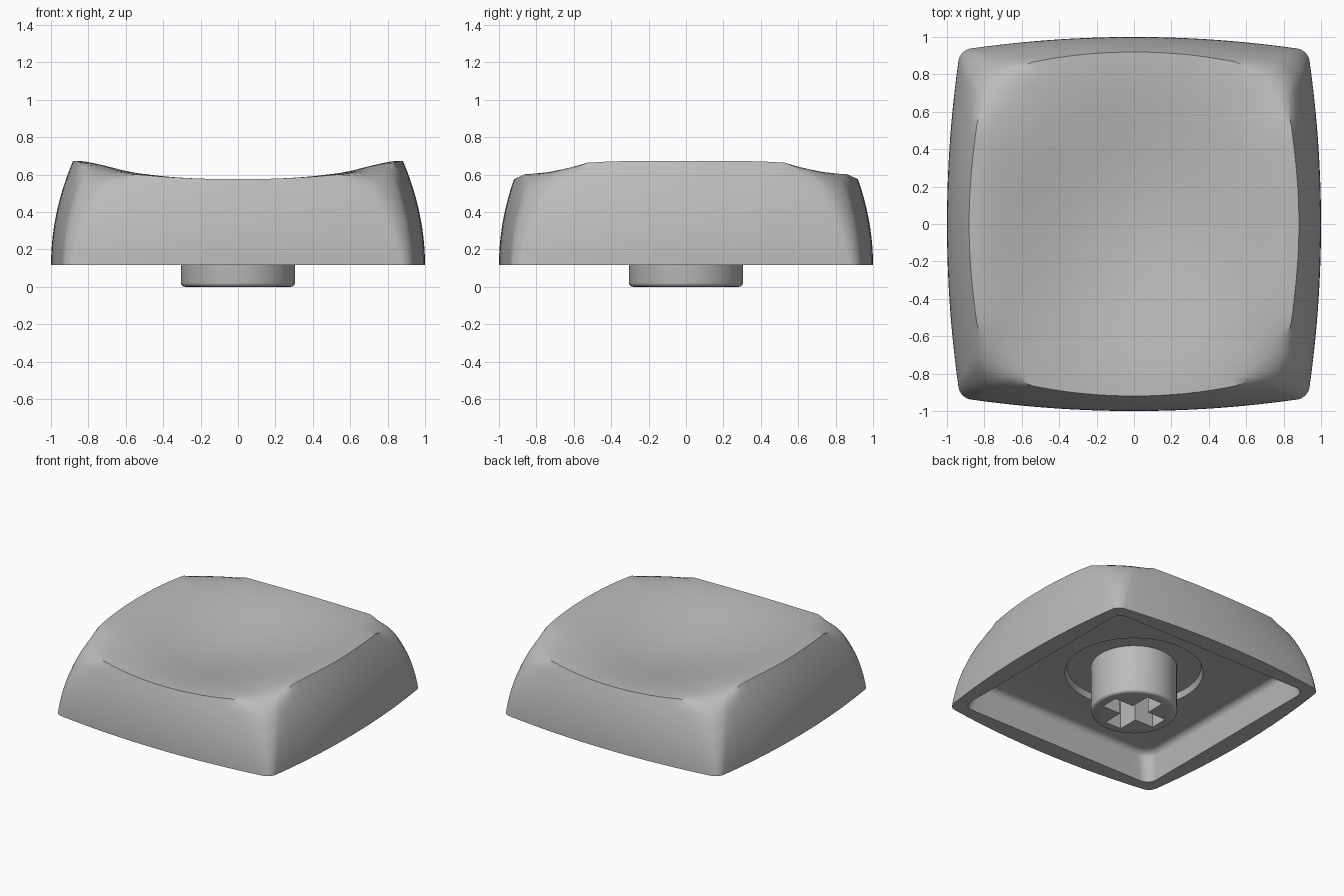
import bpy, bmesh, math
from mathutils import Vector

if "Cube" in bpy.data.objects:
    bpy.data.objects.remove(bpy.data.objects["Cube"])

BASE, SIDE_STEPS, TOP_STEPS = 0.115, 14, 24

grey = bpy.data.materials.new("plain_grey")
grey.use_nodes = True
grey.diffuse_color = (0.5, 0.5, 0.5, 1)
grey.node_tree.nodes["Principled BSDF"].inputs["Base Color"].default_value = (0.5, 0.5, 0.5, 1)


def rounded_square(half, radius, side=20, arc=8):
    """Matching point count for any size, so rings can be bridged."""
    points = []
    for quarter in range(4):
        turn = quarter * math.pi / 2
        c, s = math.cos(turn), math.sin(turn)
        flat = half - radius
        local = [(half, -flat + 2 * flat * i / side) for i in range(side)]
        for i in range(arc):
            a = math.pi / 2 * i / arc
            local.append((flat + radius * math.cos(a), flat + radius * math.sin(a)))
        points += [(x * c - y * s, x * s + y * c) for x, y in local]
    return points


def top_height(x, y):
    """Saddle-shaped rim with a soft finger dish."""
    rim = 0.575 + 0.195 * x**2 - 0.114 * x**6 - 0.17 * x**2 * y**4
    dish = max(0, 1 - (x / 0.85)**2)**1.5 * max(0, 1 - (y / 0.92)**2)**2
    return rim - 0.09 * dish


def wall_point(u, v, f, z):
    """Bulging wall that leans inwards as it rises."""
    a = 1 - 0.38 * (z - BASE)**2
    b = 0.07 + 0.03 * f
    return Vector((u * (a - b * v * v), v * (a - b * u * u), z))


def finish(obj):
    obj.data.materials.clear()
    obj.data.materials.append(grey)
    bpy.ops.object.select_all(action='DESELECT')
    obj.select_set(True)
    bpy.context.view_layer.objects.active = obj
    bpy.ops.object.shade_smooth_by_angle(angle=math.radians(35))


def make_object(name, bm):
    bmesh.ops.recalc_face_normals(bm, faces=bm.faces)
    mesh = bpy.data.meshes.new(name)
    bm.to_mesh(mesh)
    bm.free()
    obj = bpy.data.objects.new(name, mesh)
    bpy.context.collection.objects.link(obj)
    return obj


# Outer wall and dished top, as one profile for each point of the outline
squares = [rounded_square(1, 0.06 + 0.1 * i / SIDE_STEPS) for i in range(SIDE_STEPS + 1)]
count = len(squares[0])
profiles = []
for j in range(count):
    u, v = squares[-1][j]
    edge = wall_point(u, v, 1, 0.6)
    for _ in range(8):
        edge = wall_point(u, v, 1, top_height(edge.x, edge.y))
    line = []
    for i in range(SIDE_STEPS + 1):
        f = i / SIDE_STEPS
        line.append(wall_point(*squares[i][j], f, BASE + f * (edge.z - BASE)))
    for i in range(1, TOP_STEPS):
        k = 1 - i / TOP_STEPS
        line.append(Vector((edge.x * k, edge.y * k, top_height(edge.x * k, edge.y * k))))
    # The top edge is crisp along the sides and rounded at the corners
    weight = min(1, max(0, (min(abs(u), abs(v)) - 0.7) / 0.22)) * 0.5
    for _ in range(12):
        old = [p.copy() for p in line]
        for i in range(SIDE_STEPS - 6, SIDE_STEPS + 7):
            line[i] = old[i].lerp((old[i - 1] + old[i + 1]) / 2, weight)
    profiles.append(line)
rings = [[line[i] for line in profiles] for i in range(SIDE_STEPS + TOP_STEPS)]
rings.reverse()

# Hollow underside: rim, drafted wall, filleted ceiling, round recess
FLOOR, FILLET = 0.33, 0.05
hollow = [(0.86, 0.08, BASE)]
for i in range(7):
    a = math.pi / 2 * i / 6
    hollow.append((0.83 - FILLET * (1 - math.cos(a)), 0.1,
                   FLOOR - FILLET * (1 - math.sin(a))))
for half, radius, z in hollow:
    rings.append([Vector((x, y, z)) for x, y in rounded_square(half, radius)])
directions = [Vector((p.x, p.y, 0)).normalized() for p in rings[-1]]
for radius, z in ((0.49, FLOOR), (0.475, 0.375), (0.2, 0.375)):
    rings.append([d * radius + Vector((0, 0, z)) for d in directions])

bm = bmesh.new()
loops = [[bm.verts.new(p) for p in ring] for ring in rings]
for a, b in zip(loops, loops[1:]):
    for j in range(count):
        n = (j + 1) % count
        bm.faces.new((a[j], a[n], b[n], b[j]))
centre = bm.verts.new((0, 0, top_height(0, 0)))
for j in range(count):
    bm.faces.new((loops[0][j], loops[0][(j + 1) % count], centre))
bm.faces.new(loops[-1])
finish(make_object("cap_shell", bm))

# Round stem with a softened lower edge
bm = bmesh.new()
bmesh.ops.create_cone(bm, cap_ends=True, segments=64, radius1=0.305, radius2=0.305, depth=0.38)
bmesh.ops.translate(bm, verts=bm.verts, vec=(0, 0, 0.19))
low = [e for e in bm.edges if all(v.co.z < 0.01 for v in e.verts)]
bmesh.ops.bevel(bm, geom=low, offset=0.022, segments=4, profile=0.5, affect='EDGES')
stem = make_object("stem", bm)

# Cross-shaped socket cut into the stem
for size in ((0.46, 0.14), (0.14, 0.46)):
    bpy.ops.mesh.primitive_cube_add(size=1, location=(0, 0, 0.13))
    cutter = bpy.context.object
    cutter.scale = (*size, 0.4)
    cutter.hide_render = True
    bpy.context.view_layer.update()
    cut = stem.modifiers.new("socket", 'BOOLEAN')
    cut.operation, cut.solver, cut.object = 'DIFFERENCE', 'EXACT', cutter
    bpy.context.view_layer.objects.active = stem
    bpy.ops.object.modifier_apply(modifier=cut.name)
    bpy.data.objects.remove(cutter)
finish(stem)
